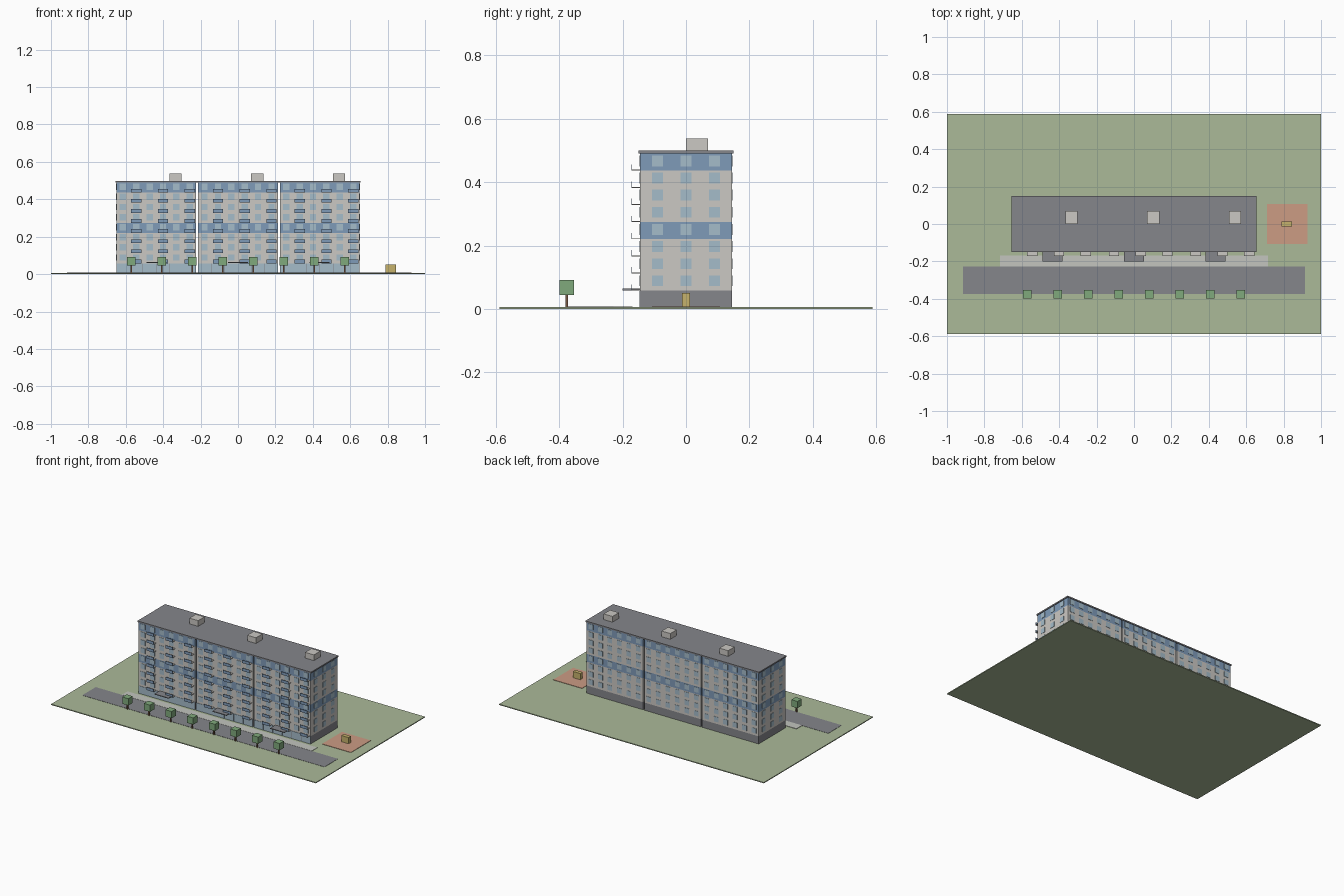
import bpy
import bmesh
from mathutils import Matrix, Vector

if "Cube" in bpy.data.objects:
    bpy.data.objects.remove(bpy.data.objects["Cube"], do_unlink=True)


def material(name, hexcode):
    """Flat colour from an sRGB hex code, stored as linear values."""
    srgb = [int(hexcode[i:i + 2], 16) / 255 for i in (0, 2, 4)]
    lin = [c / 12.92 if c < 0.04045 else ((c + 0.055) / 1.055) ** 2.4 for c in srgb]
    mat = bpy.data.materials.new(name)
    mat.diffuse_color = (*lin, 1)
    mat.use_nodes = True
    node = next(n for n in mat.node_tree.nodes if n.type == 'BSDF_PRINCIPLED')
    node.inputs["Base Color"].default_value = (*lin, 1)
    node.inputs["Roughness"].default_value = 0.9
    return mat


WALL = material("pale_concrete", "CBC8C3")
BAND = material("steel_blue", "7F9BB9")
GLASS = material("window_blue", "A5BCCA")
DARK = material("dark_grey", "85868B")
PAVING = material("paving_grey", "C3C5BF")
GRASS = material("grass_green", "ABBA99")
LEAF = material("leaf_green", "80AA7C")
TRUNK = material("bark_brown", "7A5A45")
SAND = material("terracotta", "CC9C84")
YELLOW = material("ochre", "C6B26C")


def finish(name, bm, *mats):
    mesh = bpy.data.meshes.new(name)
    bm.to_mesh(mesh)
    bm.free()
    for mat in mats:
        mesh.materials.append(mat)
    obj = bpy.data.objects.new(name, mesh)
    bpy.context.collection.objects.link(obj)
    return obj


def add_box(bm, x, y, z):
    """Box from three (low, high) ranges."""
    size = [b - a for a, b in (x, y, z)]
    mid = [(a + b) / 2 for a, b in (x, y, z)]
    bmesh.ops.create_cube(bm, size=1,
                          matrix=Matrix.Translation(mid) @ Matrix.Diagonal((*size, 1)))


def boxes(name, mat, ranges):
    bm = bmesh.new()
    for r in ranges:
        add_box(bm, *r)
    return finish(name, bm, mat)


def around(c, width):
    return (c - width / 2, c + width / 2)


GROUND = 0.006
BASE, STOREY, FLOORS = 0.058, 0.054, 8
TOP = BASE + STOREY * FLOORS
HALF_DEPTH = 0.145
PITCH, BLOCK_W = 0.437, 0.427
COLUMN = 0.0715
centres = [-PITCH, 0, PITCH]
floors = [BASE + STOREY * i for i in range(FLOORS)]
columns = [(k - 2.5) * COLUMN for k in range(6)]

# Site: lawn, road, pavement and play area
boxes("lawn", GRASS, [((-1, 1), (-0.588, 0.588), (0, GROUND))])
boxes("road", DARK, [((-0.915, 0.915), (-0.373, -0.228), (GROUND, 0.0075))])
boxes("pavement", PAVING, [((-0.717, 0.717), (-0.228, -0.168), (GROUND, 0.0085))])
boxes("play_area", SAND, [((0.71, 0.928), (-0.107, 0.107), (GROUND, 0.0085))])
boxes("play_box", YELLOW, [(around(0.817, 0.055), around(0, 0.026), (GROUND, 0.051))])

# Three building blocks with a dark base and two blue storeys
for i, cx in enumerate(centres):
    bm = bmesh.new()
    add_box(bm, around(cx, BLOCK_W), around(0, 2 * HALF_DEPTH), (GROUND, TOP))
    for z in (BASE, floors[3], floors[4], floors[7]):
        bmesh.ops.bisect_plane(bm, geom=bm.verts[:] + bm.edges[:] + bm.faces[:],
                               plane_co=Vector((0, 0, z)), plane_no=Vector((0, 0, 1)))
    for f in bm.faces:
        z = f.calc_center_median().z
        if z < BASE:
            f.material_index = 1
        elif floors[3] < z < floors[4] or z > floors[7]:
            f.material_index = 2
    finish(f"building_block_{i + 1}", bm, WALL, DARK, BAND)

boxes("roof_slabs", DARK, [(around(cx, PITCH), around(0, 0.298), (TOP, 0.499))
                           for cx in centres])
boxes("roof_cabins", WALL, [(around(cx + 0.103, 0.066), (0, 0.069), (0.499, 0.538))
                            for cx in centres])

# Windows on the long walls and on the two end walls
WIN, PLATE = 0.034, 0.002


def sill(z):
    return around(z + 0.031, WIN)


for name, side in (("front_windows", -1), ("back_windows", 1)):
    boxes(name, GLASS, [(around(cx + dx, WIN), around(side * HALF_DEPTH, 2 * PLATE), sill(z))
                        for cx in centres for dx in columns for z in floors])
END = PITCH + BLOCK_W / 2
boxes("end_windows", GLASS, [(around(side * END, 2 * PLATE), around(y, WIN), sill(z))
                             for side in (-1, 1) for y in (-0.09, 0, 0.09) for z in floors])

# Glazed ground floor on the front
boxes("shop_glazing", GLASS, [(around(cx + dx, COLUMN - 0.002),
                               around(-HALF_DEPTH, 2 * PLATE), (GROUND, BASE - 0.001))
                              for cx in centres for dx in columns])

# Entrance canopies
boxes("entrance_canopies", DARK, [(around(cx, 0.107), (-0.2, -HALF_DEPTH), (0.059, 0.064))
                                  for cx in centres])

# Balconies on every second column
spots = [(cx + dx, z) for cx in centres for dx in columns[1::2] for z in floors]
boxes("balcony_slabs", WALL, [(around(x, 0.055), (-0.17, -HALF_DEPTH), (z, z + 0.003))
                              for x, z in spots])
boxes("balcony_parapets", BAND, [(around(x, 0.055), (-0.172, -0.17), (z, z + 0.02))
                                 for x, z in spots])

# Row of street trees
tree_x = [(i - 3.5) * 0.1633 for i in range(8)]
boxes("tree_trunks", TRUNK, [(around(x, 0.008), around(-0.376, 0.008), (GROUND, 0.046))
                             for x in tree_x])
boxes("tree_crowns", LEAF, [(around(x, 0.046), around(-0.376, 0.046), (0.045, 0.091))
                            for x in tree_x])
